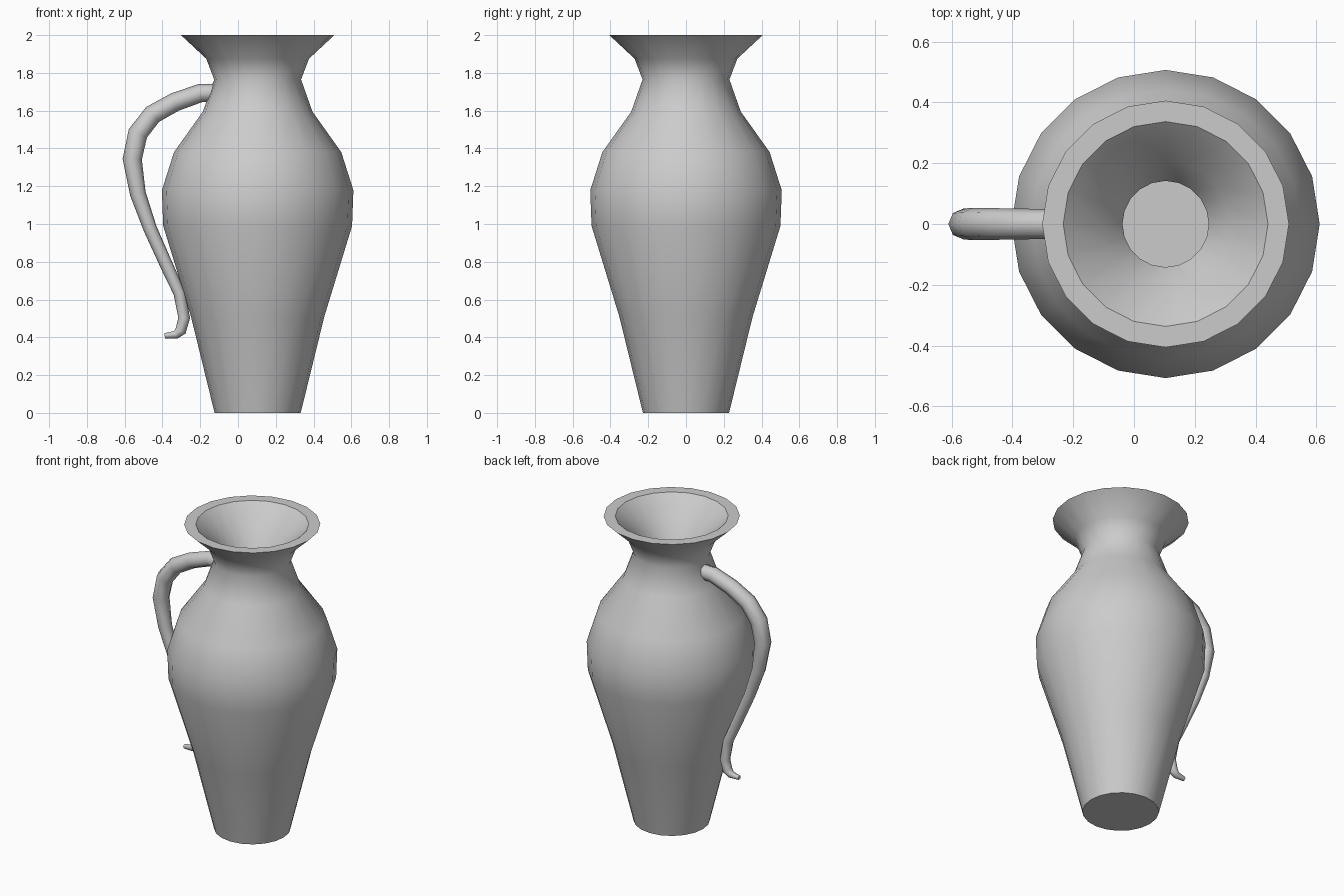
import bpy, bmesh, math

if "Cube" in bpy.data.objects:
    bpy.data.objects.remove(bpy.data.objects["Cube"])

CX, SIDES = 0.104, 20


def smooth(obj, degrees):
    bpy.ops.object.select_all(action='DESELECT')
    obj.select_set(True)
    bpy.context.view_layer.objects.active = obj
    bpy.ops.object.shade_smooth_by_angle(angle=math.radians(degrees))


def lathe(name, profile, sides, cx):
    """Revolve (radius, z) points about a vertical axis, capping both ends."""
    bm = bmesh.new()
    rings = [[bm.verts.new((cx + r * math.cos(2 * math.pi * i / sides),
                            r * math.sin(2 * math.pi * i / sides), z))
              for i in range(sides)] for r, z in profile]
    for a, b in zip(rings, rings[1:]):
        for i in range(sides):
            j = (i + 1) % sides
            bm.faces.new((a[i], a[j], b[j], b[i]))
    bm.faces.new(rings[0][::-1])
    bm.faces.new(rings[-1])
    mesh = bpy.data.meshes.new(name)
    bm.to_mesh(mesh)
    bm.free()
    obj = bpy.data.objects.new(name, mesh)
    bpy.context.collection.objects.link(obj)
    return obj


# Hollow vase body: outer wall, flat rim, inner wall and floor
outer = [(0.228, 0), (0.353, 0.51), (0.50, 0.99), (0.507, 1.178), (0.443, 1.38),
         (0.29, 1.595), (0.23, 1.765), (0.272, 1.875), (0.406, 2.0)]
inner = [(0.337, 2.0), (0.21, 1.88), (0.142, 1.765), (0.215, 1.56), (0.37, 1.34),
         (0.43, 1.165), (0.425, 1.0), (0.28, 0.53), (0.165, 0.08)]
smooth(lathe("vase_body", outer + inner, SIDES, CX), 42)

# Handle: tapering tube along a curved path of (x, z, radius)
path = [(-0.11, 1.695, 0.048), (-0.20, 1.693, 0.049), (-0.335, 1.645, 0.05),
        (-0.452, 1.58, 0.052), (-0.53, 1.48, 0.053), (-0.56, 1.343, 0.051),
        (-0.53, 1.16, 0.042), (-0.465, 0.975, 0.036), (-0.373, 0.77, 0.034),
        (-0.31, 0.635, 0.032), (-0.285, 0.503, 0.031), (-0.303, 0.436, 0.03),
        (-0.33, 0.413, 0.022), (-0.388, 0.408, 0.014)]
curve = bpy.data.curves.new("handle", 'CURVE')
curve.dimensions = '3D'
curve.bevel_depth = 1.0
curve.bevel_resolution = 2
curve.use_fill_caps = True
spline = curve.splines.new('POLY')
spline.points.add(len(path) - 1)
for p, (x, z, r) in zip(spline.points, path):
    p.co = (x, 0, z, 1)
    p.radius = r
handle = bpy.data.objects.new("handle", curve)
bpy.context.collection.objects.link(handle)
bpy.ops.object.select_all(action='DESELECT')
handle.select_set(True)
bpy.context.view_layer.objects.active = handle
bpy.ops.object.convert(target='MESH')
smooth(bpy.context.object, 60)
